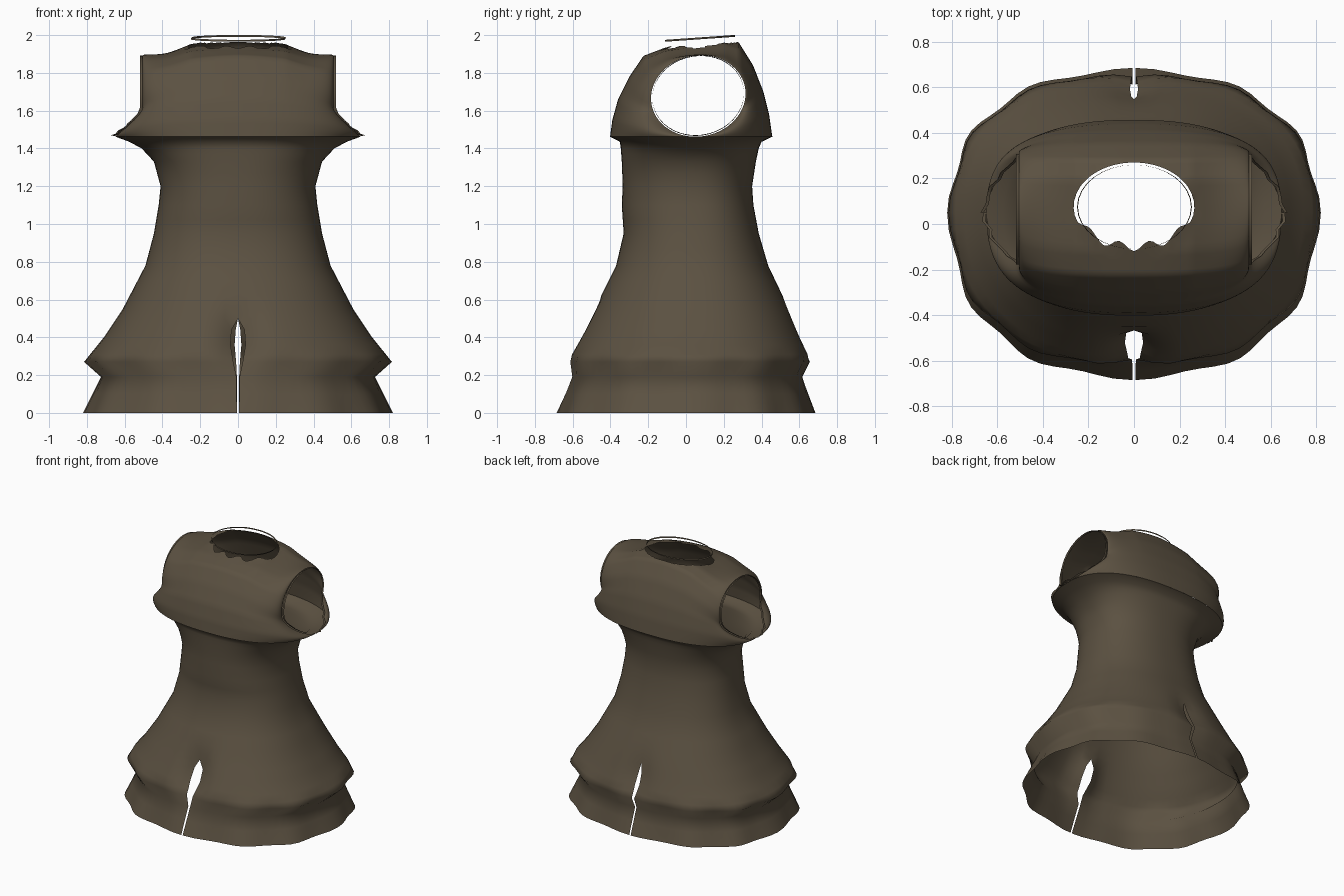
import bpy, bmesh, math
from mathutils import Vector

if "Cube" in bpy.data.objects:
    bpy.data.objects.remove(bpy.data.objects["Cube"])

cloth = bpy.data.materials.new("dark_olive_brown_cloth")
cloth.diffuse_color = (0.105, 0.082, 0.053, 1)
cloth.use_nodes = True
cloth.node_tree.nodes["Principled BSDF"].inputs["Base Color"].default_value = cloth.diffuse_color
CY = 0.05  # depth of the side seams


def lerp_table(table, t):
    """Linear lookup in rows of (key, values...)."""
    for a, b in zip(table, table[1:]):
        if t <= b[0]:
            f = max(0, (t - a[0]) / (b[0] - a[0]))
            return [p + (q - p) * f for p, q in zip(a[1:], b[1:])]
    return list(table[-1][1:])


def grid_mesh(bm, rows):
    """Quads between successive rows of points."""
    vs = [[bm.verts.new(p) for p in row] for row in rows]
    for a, b in zip(vs, vs[1:]):
        for j in range(len(a) - 1):
            bm.faces.new((a[j], a[j + 1], b[j + 1], b[j]))
    return vs


def finish(name, bm, mirror=True, angle=50):
    me = bpy.data.meshes.new(name)
    bm.to_mesh(me)
    bm.free()
    ob = bpy.data.objects.new(name, me)
    bpy.context.collection.objects.link(ob)
    me.materials.append(cloth)
    if mirror:
        m = ob.modifiers.new("mirror", 'MIRROR')
        m.merge_threshold = 0.002
    bpy.ops.object.select_all(action='DESELECT')
    ob.select_set(True)
    bpy.context.view_layer.objects.active = ob
    bpy.ops.object.shade_smooth_by_angle(angle=math.radians(angle))
    return ob


# --- Skirt and waist: half loft from the ruffle hem up to the chest seam ---
# z, half width, front y, back y
outline = [
    (0.0, .82, -.685, .685), (.19, .725, -.61, .62), (.27, .815, -.635, .67),
    (.40, .71, -.565, .61), (.55, .61, -.485, .545), (.78, .49, -.37, .435),
    (.95, .445, -.33, .385), (1.1, .42, -.34, .357), (1.2, .41, -.335, .35),
    (1.33, .445, -.34, .37), (1.40, .51, -.345, .385), (1.435, .575, -.35, .40),
    (1.462, .648, -.402, .457)]
# z, half gap of the front slit, half gap of the back slit, pinch depth
slits = [(0, .006, .006, 0), (.19, .008, .006, .015), (.27, .025, .01, .05),
         (.36, .04, .018, .08), (.44, .034, .012, .075), (.5, 0, 0, .045),
         (.62, 0, 0, 0), (2, 0, 0, 0)]
levels = [0, .1, .19, .27, .31, .36, .40, .44, .5, .55, .62, .7, .78, .86, .95, 1.02,
          1.1, 1.2, 1.27, 1.33, 1.37, 1.40, 1.435, 1.462]
N = 40
rows = []
for z in levels:
    hx, yf, yb = lerp_table(outline, z)
    front_gap, back_gap, pinch = lerp_table(slits, z)
    p = 2 / 2.4 if z > 1.3 else 2 / 2.3
    row = []
    for j in range(N + 1):
        a = math.pi * (j / N - 0.5)
        c, s = math.cos(a), math.sin(a)
        x = hx * max(c, 0) ** p
        y = CY + math.copysign(abs(s) ** p, s) * ((yb - CY) if s > 0 else (CY - yf))
        # ragged flare on the two hems
        if z in (0, .1, .27):
            k = 1 - (.01 if z == .1 else .015) * (1 - math.cos(12 * a))
            x, y = x * k, CY + (y - CY) * k
        if j == 0:
            x = front_gap
        elif j == N:
            x = back_gap
        # cloth pinched inwards around both slits
        y += pinch * math.exp(-(x / .09) ** 2) * (1 if s < 0 else -.45)
        row.append((x, y, z))
    rows.append(row)
bm = bmesh.new()
grid_mesh(bm, rows)
finish("skirt_and_waist", bm, angle=120)

# --- Chest and shoulders: half loft from the centre section to the armhole ---
section = [(-.402, 1.462), (-.39, 1.55), (-.36, 1.66), (-.30, 1.78), (-.225, 1.89),
           (-.12, 1.93), (.03, 1.95), (.2, 1.98), (.28, 1.96), (.355, 1.84),
           (.41, 1.70), (.44, 1.58), (.457, 1.462)]
section = [(i / 12, y, z) for i, (y, z) in enumerate(section)]
V, U = 60, 36


def armhole(v):
    """Armhole edge, starting at the underarm and going round by the front."""
    t = 2 * math.pi * v
    y = CY - .25 * math.sin(t) + .03 * (1 - math.cos(t)) / 2
    z = 1.678 - .216 * math.cos(t)
    x = .505 + .143 * max(0, (1.61 - z) / .148) ** 1.5
    return x, y, z


def blend(u, n):
    return 1 - (1 - u ** n) ** (1 / n) if u < 1 else 1


rows = []
for i in range(U + 1):
    u = math.sin(i / U * math.pi / 2)   # denser towards the armhole
    row = []
    for j in range(V + 1):
        v = j / V
        ym, zm = lerp_table(section, v)
        xe, ye, ze = armhole(v)
        s = blend(u, 2.4)
        top = math.sin(math.pi * v) ** 2
        sz = blend(u, 2.4 - .95 * top)   # shoulders slope down earlier
        sag = .02 * top * max(0, math.sin(math.pi * (u - .5) * 2)) if u > .5 else 0
        row.append((u * xe, ym + (ye - ym) * s, zm + (ze - zm) * sz - sag))
    rows.append(row)
bm = bmesh.new()
grid_mesh(bm, rows)

# neck opening: remove the faces inside an oval and pull its border onto the oval
NX, NY, NC = .265, .195, .075


def oval(co):
    return math.hypot(co.x / NX, (co.y - NC) / NY)


gone = [f for f in bm.faces
        if f.calc_center_median().z > 1.85 and oval(f.calc_center_median()) < 1]
edge = {v for f in gone for v in f.verts}
bmesh.ops.delete(bm, geom=gone, context='FACES')
for v in edge:
    if v.is_valid and v.link_faces:
        k = 1 / oval(v.co)
        if v.co.x > 1e-4:
            v.co.x *= k
        v.co.y = NC + (v.co.y - NC) * k
        # frayed lip, more ragged at the front
        fray = math.sin(v.co.x * 24) ** 2
        if v.co.y < NC:
            v.co.z += .015 * fray
            v.co.y += .04 * fray
finish("chest_and_shoulders", bm, angle=80)


# --- Thin trims: loose neck edge and armhole edges ---
def band(name, points, offset, mirror):
    bm = bmesh.new()
    off = Vector(offset)
    pts = [Vector(p) for p in points]
    grid_mesh(bm, [pts, [p + off for p in pts]])
    bmesh.ops.remove_doubles(bm, verts=bm.verts, dist=1e-4)
    finish(name, bm, mirror)


neck = []
for i in range(33):
    a = 2 * math.pi * i / 32
    y = .075 + .185 * math.sin(a)
    neck.append((.25 * math.cos(a), y, min(1.99, 1.965 + .07 * (y + .11))))
band("neck_edge", neck, (.004, 0, .01), False)

cuff = []
for i in range(41):
    x, y, z = armhole(i / 40)
    low = max(0, 1.6 - z) / .14
    cuff.append((x + .012 * low * math.sin(i * 2.4), CY + (y - CY) * .97,
                 1.678 + (z - 1.678) * .98))
band("armhole_edge", cuff, (.014, 0, .004), True)
